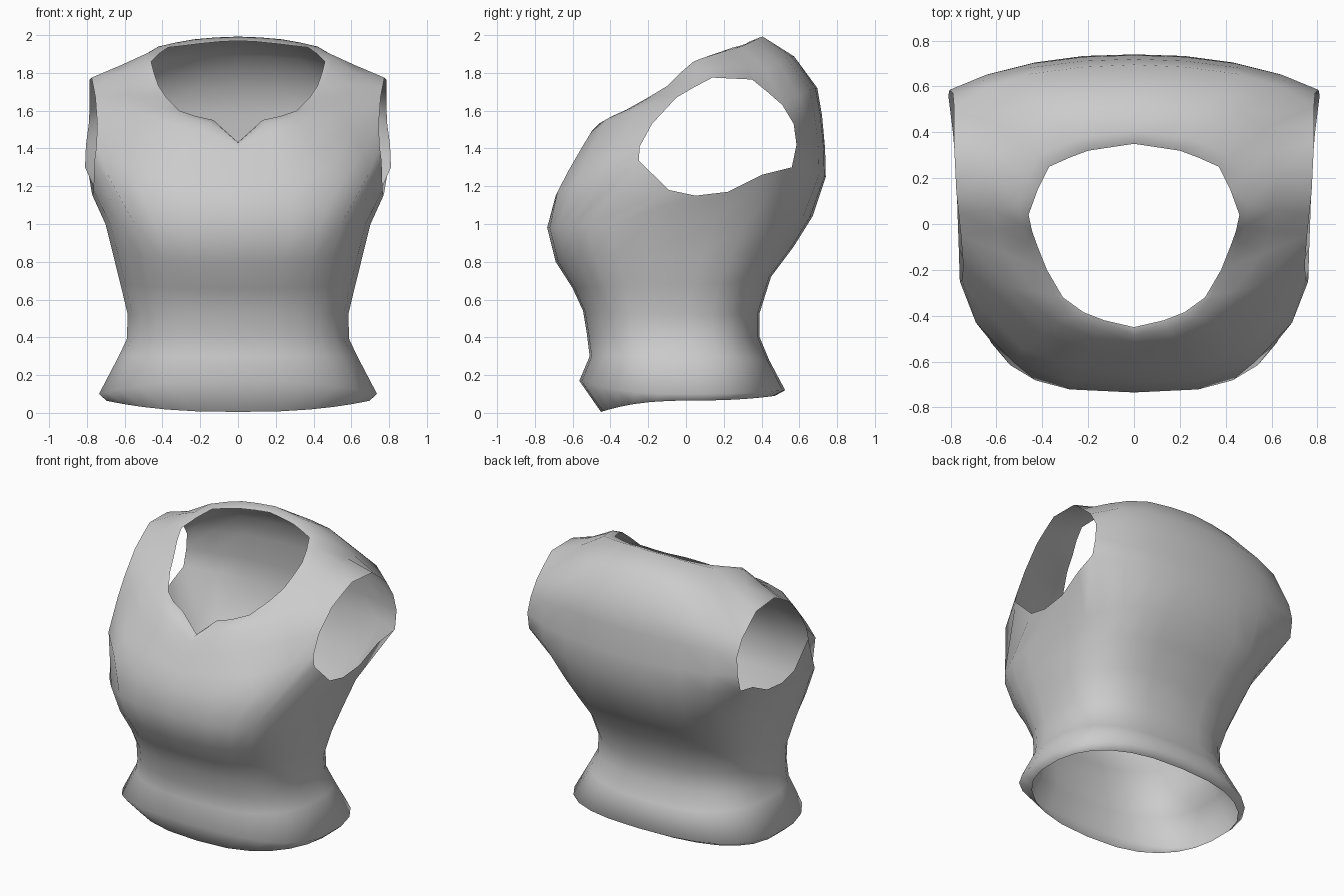
import bpy, bmesh, math
from mathutils import Vector as V

if "Cube" in bpy.data.objects:
    bpy.data.objects.remove(bpy.data.objects["Cube"])

COLS = 13            # strips from front centre to back centre on one half
A, B = 4, 9          # columns bounding the armhole

def sgnpow(v, e):
    return math.copysign(abs(v) ** e, v)

def ring(yf, zf, xs, zs, yb, zb, n):
    """Half ring of the body: front y/z, side x/z, back y/z, squareness n."""
    pts = []
    yc, h = (yf + yb) / 2, (yb - yf) / 2
    for c in range(COLS + 1):
        t = math.pi * c / COLS
        s, k = math.sin(t), math.cos(t)
        z_end = zf if k > 0 else zb
        x = 0 if c in (0, COLS) else xs * sgnpow(s, 2 / n)
        pts.append(V((x, yc - h * sgnpow(k, 2 / n), zs + (z_end - zs) * k * k)))
    return pts

def spline(p0, p1, p2, p3, t):
    return 0.5 * (2 * p1 + (p2 - p0) * t + (2 * p0 - 5 * p1 + 4 * p2 - p3) * t * t
                  + (3 * p1 - p0 - 3 * p2 + p3) * t ** 3)

# Body rings from turned-in hem to bust
rows = [ring(*r) for r in (
    (-.45, .005, .70, .065, .47, .09, 2.5),
    (-.565, .17, .74, .10, .525, .12, 2.5),
    (-.51, .30, .635, .30, .44, .28, 2.6),
    (-.525, .42, .592, .39, .39, .40, 2.7),
    (-.545, .54, .587, .52, .39, .53, 2.7),
    (-.60, .66, .625, .68, .45, .72, 2.8),
    (-.69, .80, .665, .84, .57, .88, 2.9),
    (-.735, .98, .705, 1.0, .67, 1.04, 3.1))]

# Armhole edge: bottom, top, front and back runs
arm_bottom = [(.76, -.25, 1.335), (.765, -.09, 1.18), (.77, .05, 1.15),
              (.775, .22, 1.17), (.79, .40, 1.26), (.81, .56, 1.30)]
arm_top = [(.755, -.05, 1.67), (.765, .045, 1.725), (.775, .14, 1.775),
           (.785, .35, 1.765), (.785, .43, 1.70), (.785, .51, 1.63)]
arm_front = [(.75, -.245, 1.41), (.745, -.18, 1.53)]
arm_back = [(.805, .585, 1.42), (.79, .57, 1.53)]

# Chest and back at armpit level, then at shoulder level
low = [(0, -.69, 1.15), (.28, -.68, 1.17), (.53, -.60, 1.20), (.69, -.43, 1.26)] + arm_bottom + \
      [(.63, .655, 1.27), (.43, .705, 1.26), (.22, .733, 1.25), (0, .74, 1.25)]
high = [(0, -.52, 1.405), (.17, -.50, 1.49), (.34, -.43, 1.53), (.55, -.27, 1.60)] + arm_top + \
       [(.64, .60, 1.68), (.45, .655, 1.71), (.22, .685, 1.72), (0, .695, 1.72)]

# Neck opening with a pointed front
neck = [(0, -.45, 1.43), (.13, -.42, 1.55), (.22, -.385, 1.57), (.31, -.32, 1.60),
        (.38, -.20, 1.67), (.42, -.10, 1.73), (.445, -.03, 1.80), (.46, .04, 1.86),
        (.42, .15, 1.90), (.37, .25, 1.935), (.28, .29, 1.945), (.20, .32, 1.955),
        (.10, .335, 1.965), (0, .35, 1.97)]
low, high, neck = ([V(p) for p in r] for r in (low, high, neck))

# Shoulder rows bulge between the armhole level and the neck, more at the back
shoulder, rim = [], []
for u, n in zip(high, neck):
    back = min(max((u.y - .05) / .6, 0), 1)
    s = (u + n) / 2 + V((0, .05 * back, .012 + .03 * back))
    shoulder.append(s)
    rim.append(n.lerp(s, .25) + V((0, 0, .003 + .04 * back)))

# Chest and back rows beside the armhole
LOW = len(rows)
mids = []
for k in (0, 1):
    m = [spline(rows[-1][c], low[c], high[c], shoulder[c], (k + 1) / 3) for c in range(COLS + 1)]
    m[A], m[B] = V(arm_front[k]), V(arm_back[k])
    mids.append(m)
rows += [low] + mids + [high, shoulder, rim, neck]
HIGH = LOW + 3

# Skin the half grid, leaving the armhole open
bm = bmesh.new()
grid = [[bm.verts.new(p) for p in r] for r in rows]
for j in range(len(rows) - 1):
    for c in range(COLS):
        if LOW <= j < HIGH and A <= c < B:
            continue
        bm.faces.new((grid[j][c], grid[j + 1][c], grid[j + 1][c + 1], grid[j][c + 1]))
loose = [v for v in bm.verts if not v.link_faces]
bmesh.ops.delete(bm, geom=loose, context='VERTS')
bmesh.ops.reverse_faces(bm, faces=bm.faces)
for f in bm.faces:
    f.smooth = True

me = bpy.data.meshes.new("sleeveless_top")
bm.to_mesh(me)
bm.free()
top = bpy.data.objects.new("sleeveless_top", me)
bpy.context.collection.objects.link(top)

# Other half
mir = top.modifiers.new("mirror", 'MIRROR')
mir.use_clip = True
mir.merge_threshold = .002

# Cloth colour
cloth = bpy.data.materials.new("light_grey_cloth")
cloth.diffuse_color = (.6, .6, .6, 1)
cloth.use_nodes = True
cloth.node_tree.nodes["Principled BSDF"].inputs["Base Color"].default_value = cloth.diffuse_color
me.materials.append(cloth)
